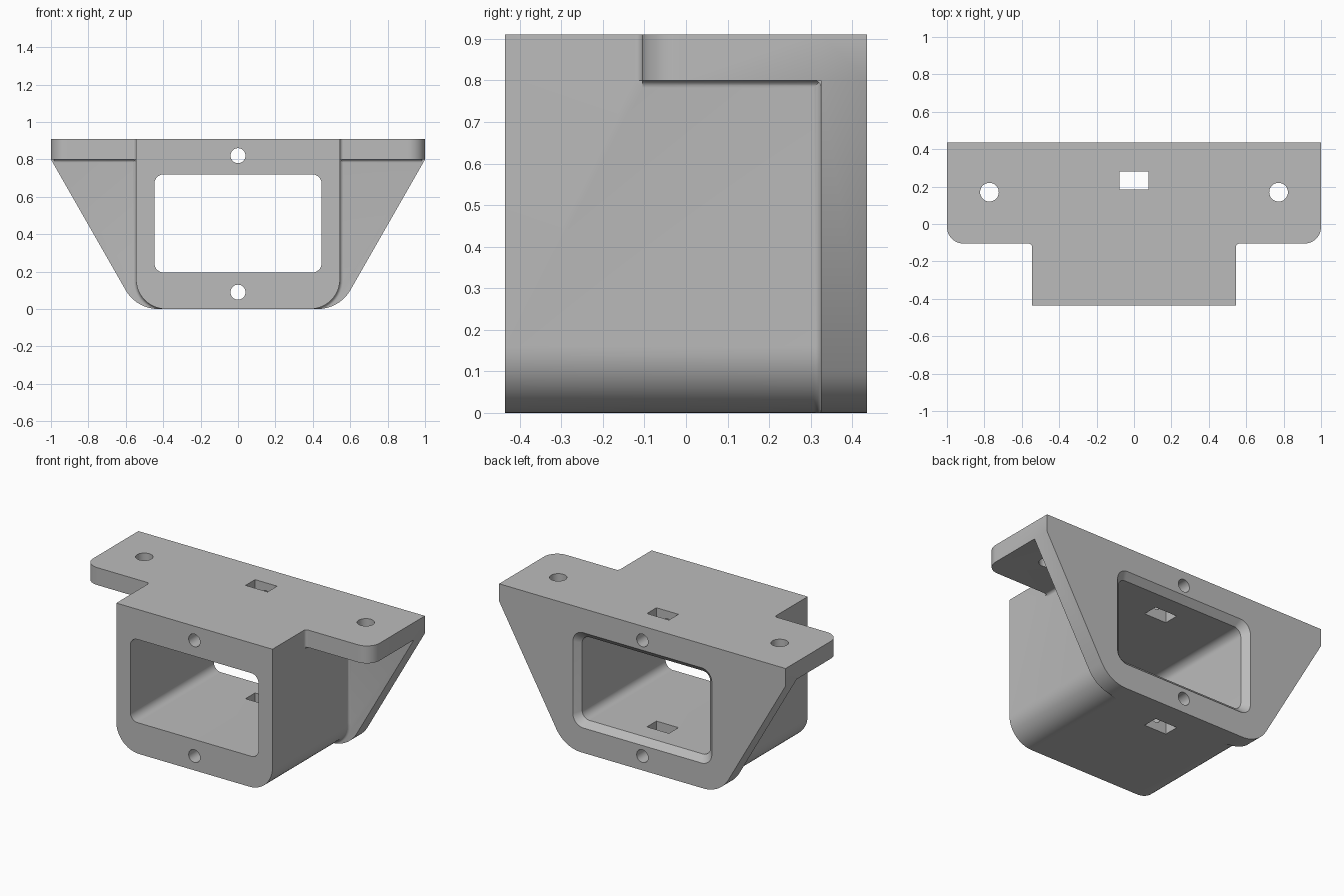
import bpy, bmesh, math
from mathutils import Vector

if "Cube" in bpy.data.objects:
    bpy.data.objects.remove(bpy.data.objects["Cube"], do_unlink=True)

H, D = 0.91, 0.435            # height, half depth
BODY, PLATE, UNDER = 0.545, 0.325, 0.80
FLANGE = -0.105               # front edge of the ears
FILLET = 0.018

grey = bpy.data.materials.new("satin grey")
grey.use_nodes = True
grey.diffuse_color = (0.5, 0.5, 0.5, 1)
grey.node_tree.nodes["Principled BSDF"].inputs["Base Color"].default_value = (0.5, 0.5, 0.5, 1)

# Maps from profile (u, v) and depth w to space
ALONG_X = lambda u, v, w: (w, u, v)
ALONG_Y = lambda u, v, w: (u, w, v)
ALONG_Z = lambda u, v, w: (u, v, w)


def rounded(corners, steps=12):
    """Outline with each corner (u, v, radius) filleted."""
    out = []
    for i, (u, v, r) in enumerate(corners):
        p = Vector((u, v))
        if r == 0:
            out.append(p)
            continue
        a = (Vector(corners[i - 1][:2]) - p).normalized()
        b = (Vector(corners[(i + 1) % len(corners)][:2]) - p).normalized()
        half = a.angle(b) / 2
        centre = p + (a + b).normalized() * (r / math.sin(half))
        start = p + a * (r / math.tan(half)) - centre
        end = p + b * (r / math.tan(half)) - centre
        sweep = math.pi - 2 * half
        for k in range(steps + 1):
            t = k / steps
            d = start * math.sin((1 - t) * sweep) + end * math.sin(t * sweep)
            out.append(centre + d / math.sin(sweep))
    return out


def mirrored(half):
    """Closed corner list from its right half."""
    return half + [(-u, v, r) for u, v, r in reversed(half)]


def loft(name, rings, axis):
    """Capped solid through (outline, depth) rings."""
    bm = bmesh.new()
    loops = [[bm.verts.new(axis(p[0], p[1], w)) for p in pts] for pts, w in rings]
    bm.faces.new(loops[0])
    bm.faces.new(loops[-1])
    for lo, hi in zip(loops, loops[1:]):
        for i in range(len(lo)):
            bm.faces.new((lo[i - 1], lo[i], hi[i], hi[i - 1]))
    bmesh.ops.recalc_face_normals(bm, faces=bm.faces)
    mesh = bpy.data.meshes.new(name)
    bm.to_mesh(mesh)
    bm.free()
    mesh.materials.append(grey)
    ob = bpy.data.objects.new(name, mesh)
    bpy.context.collection.objects.link(ob)
    return ob


def prism(name, pts, a, b, axis):
    return loft(name, [(pts, a), (pts, b)], axis)


def combine(target, tool, operation):
    tool.hide_render = True
    mod = target.modifiers.new(operation, "BOOLEAN")
    mod.operation, mod.solver, mod.object = operation, "EXACT", tool
    bpy.context.view_layer.objects.active = target
    bpy.ops.object.modifier_apply(modifier=mod.name)
    bpy.data.objects.remove(tool, do_unlink=True)


def tube_outline(grow=0.0):
    return rounded(mirrored([(BODY + grow, H, 0), (BODY + grow, -grow, 0.16 + grow)]))


def opening(grow=0.0):
    u, lo, hi, r = 0.447 + grow, 0.195 - grow, 0.72 + grow, 0.05 + grow * 0.6
    return rounded(mirrored([(u, hi, r), (u, lo, r)]))


def circle(u, v, r, n=40):
    return [(u + r * math.cos(math.tau * k / n), v + r * math.sin(math.tau * k / n))
            for k in range(n)]


def cove(u, v, du, dv):
    """Concave fillet section in the corner at (u, v)."""
    e, r = 0.008, FILLET
    arc = [(r - r * math.sin(a), r - r * math.cos(a))
           for a in (k * math.pi / 12 for k in range(7))]
    pts = [(-e, -e), (r, -e)] + arc + [(-e, r)]
    return [(u + du * p, v + dv * q) for p, q in pts]


# Main tube and the tapered back plate
bracket = prism("mounting_bracket", tube_outline(), -D, D, ALONG_Y)
plate_outline = rounded(mirrored([(1, H, 0), (1, UNDER, 0), (0.543, 0, 0.2)]))
combine(bracket, prism("back_plate", plate_outline, PLATE, D, ALONG_Y), "UNION")

# Top flange with rounded ears
plan = rounded(mirrored([(1, D, 0), (1, FLANGE, 0.09), (BODY, FLANGE, FILLET), (BODY, -D, 0)]))
combine(bracket, prism("top_flange", plan, UNDER, H, ALONG_Z), "UNION")

# Flare where the tube meets the plate
rings = []
for k in range(7):
    a = k * math.pi / 12
    rings.append((tube_outline(FILLET * (1 - math.cos(a))), PLATE - FILLET + FILLET * math.sin(a)))
rings.append((tube_outline(FILLET), PLATE + 0.03))
flare = loft("flare", rings, ALONG_Y)
combine(flare, prism("flare_trim", plate_outline, 0.2, 0.4, ALONG_Y), "INTERSECT")
combine(bracket, flare, "UNION")

# Fillets under the ears
for s in (-1, 1):
    combine(bracket, prism("plate_fillet", cove(PLATE, UNDER, -1, -1),
                           s * (BODY - 0.02), s * 0.985, ALONG_X), "UNION")
    combine(bracket, prism("tube_fillet", cove(s * BODY, UNDER, s, -1),
                           FLANGE, PLATE + 0.01, ALONG_Y), "UNION")

# Cavity with a chamfered rear mouth
chamfer = 0.038
cavity = loft("cavity", [(opening(), -D - 0.1), (opening(), D - chamfer),
                         (opening(chamfer), D), (opening(chamfer), D + 0.1)], ALONG_Y)
combine(bracket, cavity, "DIFFERENCE")

# Screw holes and the tie slot
for z in (0.09, 0.82):
    combine(bracket, prism("face_hole", circle(0, z, 0.04), -1, 1, ALONG_Y), "DIFFERENCE")
for x in (-0.773, 0.773):
    combine(bracket, prism("ear_hole", circle(x, 0.17, 0.05), 0.5, 1, ALONG_Z), "DIFFERENCE")
slot = [(-0.077, 0.185), (0.077, 0.185), (0.077, 0.28), (-0.077, 0.28)]
combine(bracket, prism("slot", slot, -0.5, 1.5, ALONG_Z), "DIFFERENCE")

bpy.ops.object.select_all(action="DESELECT")
bracket.select_set(True)
bpy.context.view_layer.objects.active = bracket
bpy.ops.object.shade_smooth_by_angle(angle=math.radians(30))
